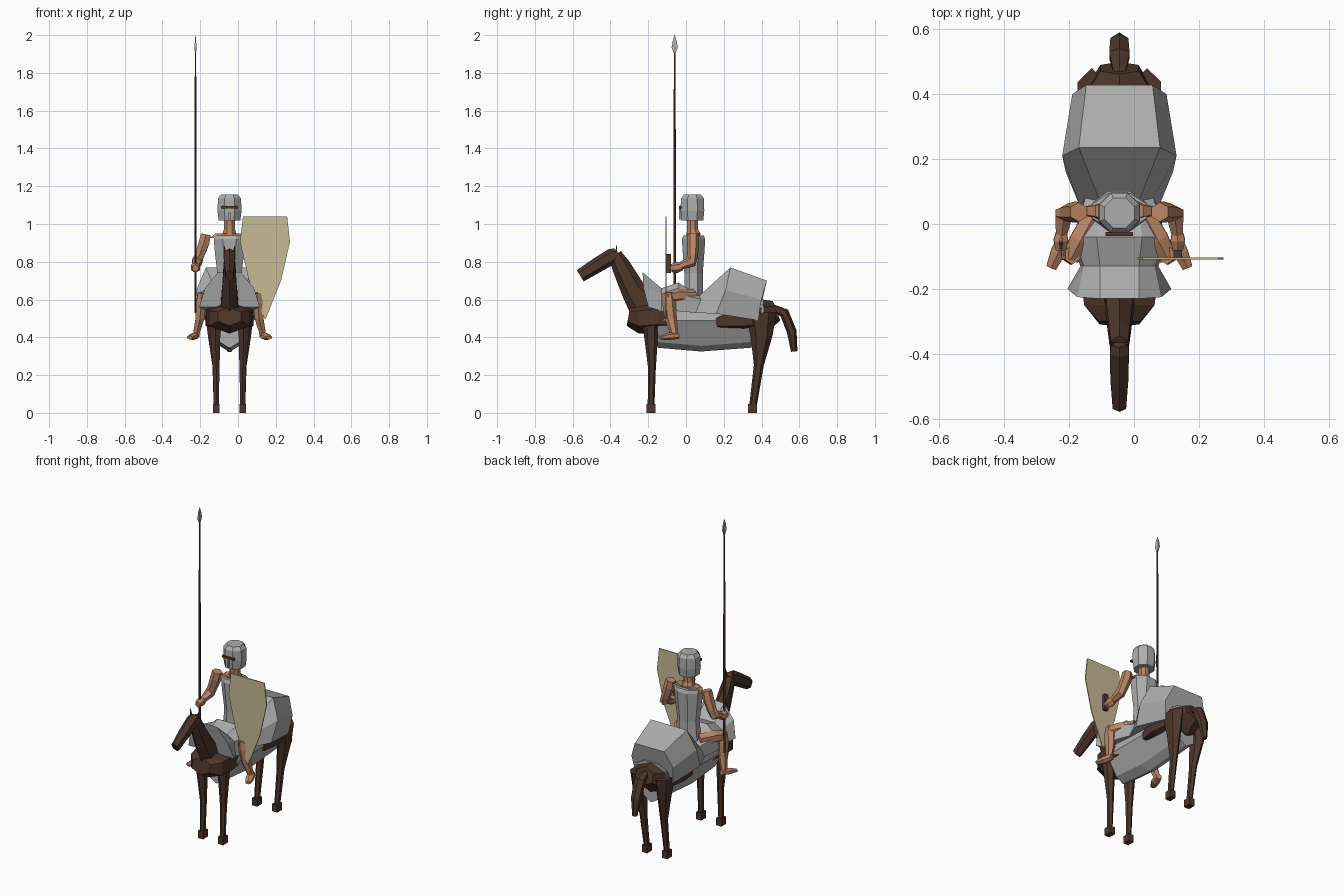
import bpy, bmesh, math
from mathutils import Vector

CX = -0.045  # centreline of horse and rider


def material(name, r, g, b):
    m = bpy.data.materials.new(name)
    m.diffuse_color = (r, g, b, 1)
    return m


GREY = material("steel grey", 0.42, 0.42, 0.42)
BROWN = material("dark brown", 0.075, 0.037, 0.024)
SKIN = material("skin", 0.50, 0.24, 0.135)
BEIGE = material("shield beige", 0.58, 0.49, 0.30)


def finish(name, bm, mat):
    bmesh.ops.recalc_face_normals(bm, faces=bm.faces)
    me = bpy.data.meshes.new(name)
    bm.to_mesh(me)
    bm.free()
    me.materials.append(mat)
    ob = bpy.data.objects.new(name, me)
    bpy.context.collection.objects.link(ob)
    return ob


def loft(name, rings, mat):
    """Skin closed rings of points and cap both ends."""
    bm = bmesh.new()
    vs = [[bm.verts.new(p) for p in r] for r in rings]
    n = len(rings[0])
    for a, b in zip(vs, vs[1:]):
        for i in range(n):
            j = (i + 1) % n
            bm.faces.new((a[i], a[j], b[j], b[i]))
    bm.faces.new(vs[0])
    bm.faces.new(vs[-1])
    return finish(name, bm, mat)


def tube(name, path, mat, sides=6, s=1):
    """Limb along (x, y, z, half width, half depth); s mirrors it."""
    pts = [Vector((CX + s * p[0], p[1], p[2])) for p in path]
    rings = []
    for i, c in enumerate(pts):
        t = (pts[min(i + 1, len(pts) - 1)] - pts[max(i - 1, 0)]).normalized()
        side = Vector((1, 0, 0))
        side = (side - t * side.dot(t)).normalized()
        up = t.cross(side)
        a, b = path[i][3], path[i][-1]
        ring = []
        for k in range(sides):
            w = 2 * math.pi * (k + 0.5) / sides
            ring.append(c + side * a * math.cos(w) + up * b * math.sin(w))
        rings.append(ring)
    return loft(name, rings, mat)


def box(name, x, y, z, mat):
    return loft(name, [[(x[0], y[0], h), (x[1], y[0], h), (x[1], y[1], h), (x[0], y[1], h)] for h in z], mat)


def arch_rings(sections):
    """Symmetric rings from half sections given as (dx, y, z)."""
    return [[(CX + x, y, z) for x, y, z in h] + [(CX - x, y, z) for x, y, z in reversed(h)] for h in sections]


# Horse body, neck, head and tail
tube("chest", [(0, -.305, .51, .07, .05), (0, -.25, .50, .125, .08), (0, -.15, .51, .14, .085),
               (0, -.02, .48, .11, .04)], BROWN)
tube("rump", [(0, .16, .48, .135, .04), (0, .26, .50, .148, .08), (0, .40, .51, .125, .095),
              (0, .48, .54, .068, .055)], BROWN)
tube("horse_neck", [(0, -.20, .55, .055, .10), (0, -.28, .65, .045, .065),
                    (0, -.345, .78, .036, .05), (0, -.375, .84, .03, .035)], BROWN)
tube("horse_head", [(0, -.365, .845, .03, .03), (0, -.39, .83, .034, .042), (0, -.47, .782, .032, .04),
                    (0, -.56, .726, .024, .035)], BROWN)
tube("tail", [(0, .46, .555, .02, .02), (0, .52, .53, .036, .026), (0, .56, .43, .032, .026),
              (0, .573, .325, .014, .017)], BROWN)

# Cloth hanging round the belly, with a keel underneath
loft("belly_cloth", arch_rings([
    [(.05, y, .60), (.10, y, .57), (.115, y, .49), (.052, y, k + .03), (.005, y, k)]
    for y, k in ((-.15, .345), (.08, .325), (.41, .35))]), GREY)

# Blanket flaring at the front and over the rump
loft("blanket", arch_rings([
    [(.06, -.23, .745), (.13, -.225, .66), (.16, -.20, .56)],
    [(.06, -.13, .66), (.11, -.13, .63), (.12, -.13, .54)],
    [(.07, -.04, .69), (.14, -.04, .63), (.145, -.06, .54)],
    [(.06, .07, .62), (.105, .08, .60), (.12, .05, .53)],
    [(.125, .235, .77), (.176, .21, .65), (.165, .16, .525)],
    [(.102, .428, .70), (.145, .40, .60), (.13, .38, .49)]]), GREY)

for s, side in ((-1, "right"), (1, "left")):
    # Horse legs, hooves and ears
    tube(side + "_front_leg", [(.075, -.19, .50, .04, .045), (.075, -.185, .40, .03, .036),
                               (.07, -.18, .23, .02, .02), (.07, -.185, .04, .015, .018)], BROWN, s=s)
    tube(side + "_hind_leg", [(.085, .395, .53, .05, .085), (.085, .40, .41, .034, .058),
                              (.072, .385, .25, .021, .026), (.07, .355, .04, .016, .02)], BROWN, s=s)
    for y, part in ((-.186, "front"), (.353, "hind")):
        hx = CX + s * .07
        box(side + "_" + part + "_hoof", (hx - .018, hx + .018), (y - .024, y + .024), (0, .046), BROWN)
    tube(side + "_ear", [(.02, -.37, .84, .01), (.03, -.367, .89, .001)], BROWN, 4, s)
    # Rider limbs
    tube(side + "_arm", [(.125, .037, .945, .03), (.135, .037, .90, .033), (.16, .035, .83, .028),
                         (.172, .03, .80, .03), (.178, -.03, .778, .02)], SKIN, s=s)
    tube(side + "_hand", [(.178, -.02, .775, .018, .02), (.18, -.05, .77, .026, .03),
                          (.18, -.08, .765, .018, .02)], SKIN, s=s)
    tube(side + "_thigh", [(.07, .04, .62, .035), (.12, -.05, .62, .038), (.15, -.105, .61, .03)], SKIN, s=s)
    tube(side + "_shin", [(.145, -.095, .635, .025, .03), (.15, -.09, .58, .032, .036),
                          (.157, -.08, .50, .026, .032), (.178, -.06, .41, .018, .02)], SKIN, s=s)
    tube(side + "_foot", [(.175, -.04, .41, .018, .018), (.19, -.09, .405, .026, .02),
                          (.21, -.135, .398, .018, .01)], SKIN, s=s)

# Rider torso and head
tube("tunic", [(0, .04, .58, .085, .055), (0, .04, .66, .076, .053), (0, .04, .74, .07, .053),
               (0, .04, .85, .084, .062), (0, .04, .92, .09, .067), (0, .04, .94, .09, .058)], GREY, 8)
tube("shoulders", [(0, .04, .925, .115, .035), (0, .04, .95, .08, .04)], SKIN, 8)
tube("rider_neck", [(0, .04, .94, .042), (0, .035, .97, .032), (0, .035, 1.04, .032)], SKIN, 8)
tube("helmet", [(0, .034, 1.018, .062, .062), (0, .034, 1.07, .069, .068), (0, .034, 1.135, .066, .066),
                (0, .034, 1.155, .05, .05)], GREY, 8)
box("visor_slit", (CX - .042, CX + .042), (-.037, -.025), (1.083, 1.096), BROWN)
box("visor_ridge", (CX - .005, CX + .005), (-.036, -.025), (1.025, 1.082), GREY)

# Lance held upright in the right hand
LX = -.225 - CX
tube("lance_shaft", [(LX, -.06, .53, .006), (LX, -.06, 1.2, .007), (LX, -.06, 1.92, .004)], BROWN)
tube("lance_tip", [(LX, -.06, 1.905, .005, .008), (LX, -.06, 1.935, .007, .023),
                   (LX, -.06, 1.97, .005, .014), (LX, -.06, 2.0, .001, .001)], GREY, 4)

# Shield with its grip
half = [(.117, 1.04), (.132, .905), (.085, .70), (.004, .50)]
outline = [(.143 + x, z) for x, z in half] + [(.143 - x, z) for x, z in reversed(half)]
loft("shield", [[(x, y, z) for x, z in outline] for y in (-.109, -.103)], BEIGE)
box("shield_grip", (.122, .148), (-.103, -.08), (.74, .84), BROWN)
